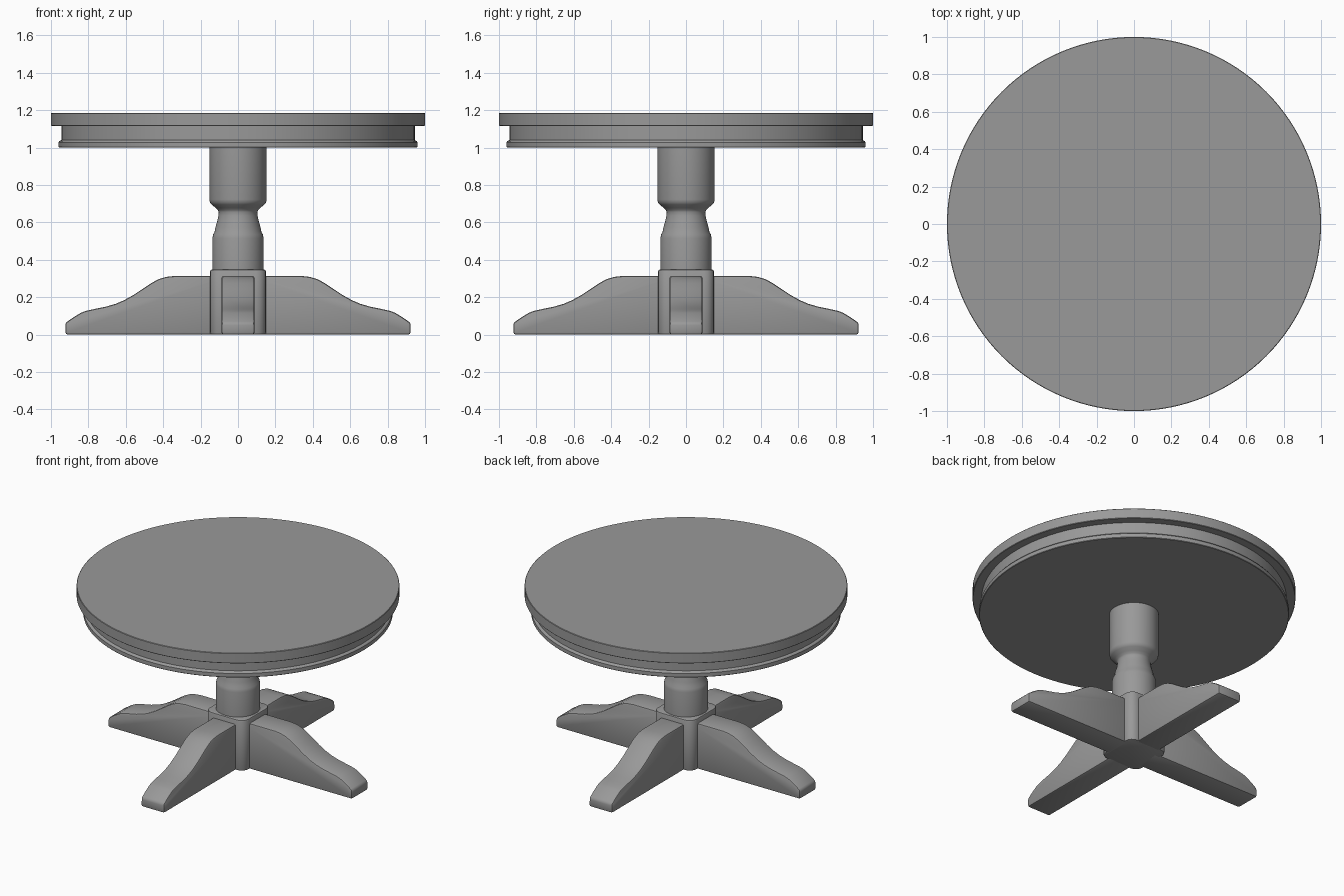
import bpy, bmesh
from math import sin, cos, pi, radians

if "Cube" in bpy.data.objects:
    bpy.data.objects.remove(bpy.data.objects["Cube"])

# Dark grey finish shared by all parts
dark = bpy.data.materials.new("dark_grey")
dark.diffuse_color = (0.32, 0.32, 0.32, 1)
dark.use_nodes = True
dark.node_tree.nodes["Principled BSDF"].inputs["Base Color"].default_value = dark.diffuse_color


def finish(name, bm, angle=35, bevel=0, segs=2):
    bmesh.ops.recalc_face_normals(bm, faces=bm.faces)
    me = bpy.data.meshes.new(name)
    bm.to_mesh(me)
    bm.free()
    me.materials.append(dark)
    ob = bpy.data.objects.new(name, me)
    bpy.context.collection.objects.link(ob)
    bpy.ops.object.select_all(action='DESELECT')
    ob.select_set(True)
    bpy.context.view_layer.objects.active = ob
    if bevel:
        m = ob.modifiers.new("soft_edges", 'BEVEL')
        m.width, m.segments = bevel, segs
        m.limit_method, m.angle_limit = 'ANGLE', radians(50)
        bpy.ops.object.modifier_apply(modifier=m.name)
    bpy.ops.object.shade_smooth_by_angle(angle=radians(angle))
    return ob


def lathe(name, profile, n):
    """Revolve (radius, z) points around z, with closed ends."""
    bm = bmesh.new()
    rings = [[bm.verts.new((r * cos(2 * pi * i / n), r * sin(2 * pi * i / n), z))
              for i in range(n)] for r, z in profile]
    for a, b in zip(rings, rings[1:]):
        for i in range(n):
            j = (i + 1) % n
            bm.faces.new((a[i], a[j], b[j], b[i]))
    bm.faces.new(rings[0])
    bm.faces.new(rings[-1])
    return finish(name, bm)


def prism(name, points, direction, **kw):
    """Extrude a flat polygon along a direction."""
    bm = bmesh.new()
    face = bm.faces.new([bm.verts.new(p) for p in points])
    new = bmesh.ops.extrude_face_region(bm, geom=[face])["geom"]
    bmesh.ops.translate(bm, vec=direction,
                        verts=[v for v in new if isinstance(v, bmesh.types.BMVert)])
    return finish(name, bm, **kw)


# Round top, recessed apron and lower moulding
lathe("tabletop", [(0.997, 1.115), (1.0, 1.118), (1.0, 1.182), (0.997, 1.185)], 128)
lathe("apron", [(0.945, 1.02), (0.945, 1.12)], 128)
lathe("apron_moulding", [(0.957, 1.0), (0.96, 1.003), (0.96, 1.028),
                         (0.955, 1.035), (0.945, 1.04)], 128)

# Turned column
lathe("column", [(0.137, 0.33), (0.137, 0.515), (0.133, 0.535), (0.125, 0.55),
                 (0.120, 0.575), (0.110, 0.61), (0.105, 0.635), (0.103, 0.655),
                 (0.107, 0.665), (0.12, 0.677), (0.14, 0.695), (0.15, 0.706),
                 (0.153, 0.722), (0.153, 1.01)], 64)

# Square hub with rounded corners
h, r = 0.15, 0.055
hub = []
for q in range(4):
    for k in range(5):
        a = q * pi / 2 + k * pi / 8
        cx = (h - r) * (1 if q in (0, 3) else -1)
        cy = (h - r) * (1 if q in (0, 1) else -1)
        hub.append((cx + r * cos(a), cy + r * sin(a), 0))
prism("hub", hub, (0, 0, 0.347), bevel=0.01)

# Four curved feet
w = 0.088
outline = [(0.08, 0), (0.923, 0), (0.923, 0.062), (0.88, 0.092), (0.84, 0.116),
           (0.815, 0.126), (0.77, 0.136), (0.71, 0.148), (0.655, 0.164),
           (0.61, 0.183), (0.56, 0.211), (0.51, 0.244), (0.465, 0.274),
           (0.425, 0.296), (0.385, 0.308), (0.34, 0.313), (0.08, 0.313)]
for i, side in enumerate(("right", "back", "left", "front")):
    leg = prism(side + "_leg", [(x, -w, z) for x, z in outline],
                (0, 2 * w, 0), bevel=0.012)
    leg.rotation_euler.z = i * pi / 2
